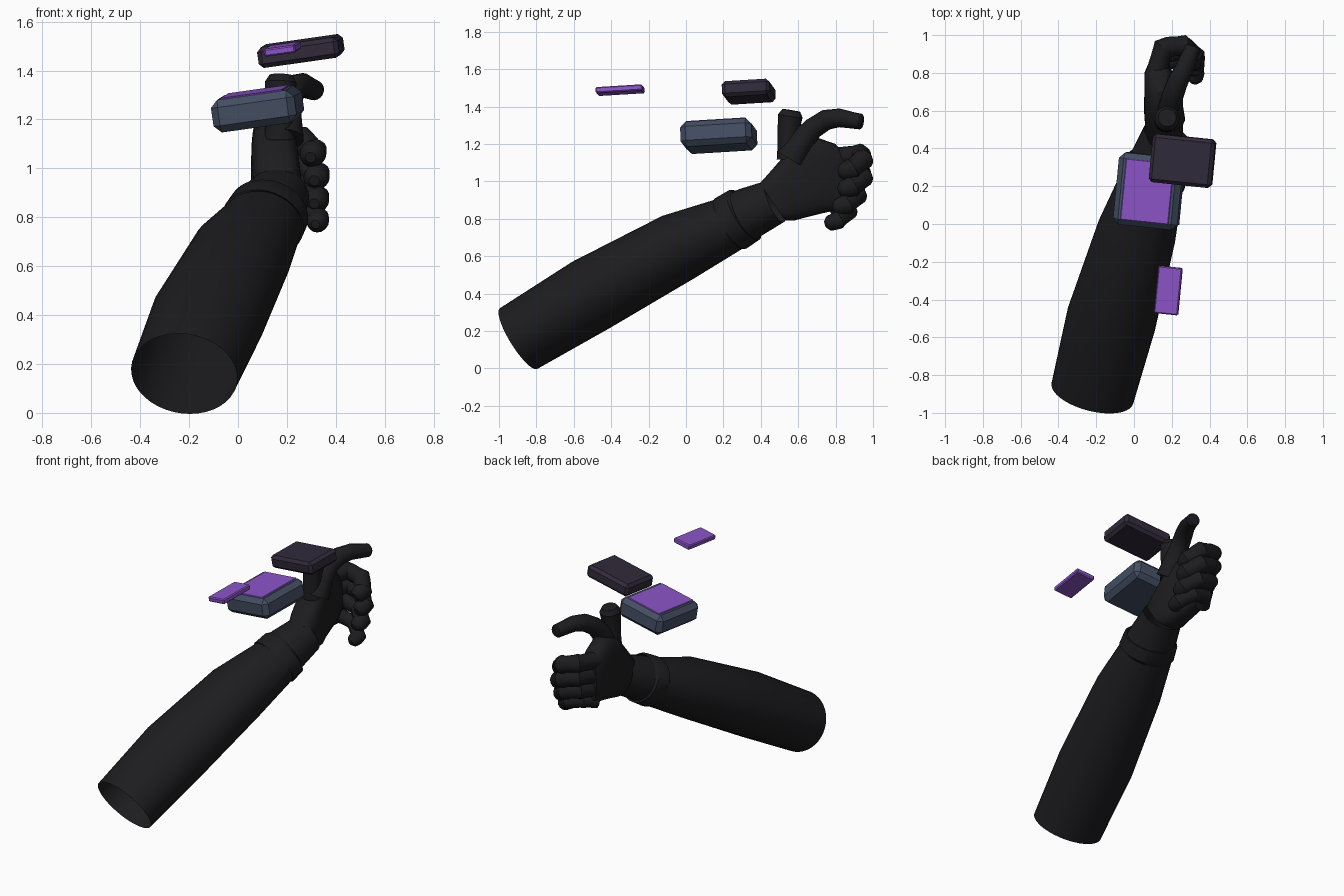
import bpy, bmesh
from math import radians, cos, sin, tau
from mathutils import Vector, Euler

if "Cube" in bpy.data.objects:
    bpy.data.objects.remove(bpy.data.objects["Cube"])


def material(name, rgb):
    m = bpy.data.materials.new(name)
    m.diffuse_color = (*rgb, 1)
    m.use_nodes = True
    m.node_tree.nodes["Principled BSDF"].inputs["Base Color"].default_value = m.diffuse_color
    return m


BLACK = material("black_fabric", (0.012, 0.012, 0.014))
SLATE = material("slate", (0.058, 0.078, 0.125))
DARK = material("dark_plum", (0.03, 0.023, 0.042))
PURPLE = material("purple", (0.26, 0.09, 0.58))


def finish(name, bm, mat, smooth=True):
    bmesh.ops.recalc_face_normals(bm, faces=bm.faces)
    me = bpy.data.meshes.new(name)
    bm.to_mesh(me)
    bm.free()
    ob = bpy.data.objects.new(name, me)
    bpy.context.collection.objects.link(ob)
    me.materials.append(mat)
    if smooth:
        bpy.ops.object.select_all(action='DESELECT')
        ob.select_set(True)
        bpy.context.view_layer.objects.active = ob
        bpy.ops.object.shade_smooth_by_angle(angle=radians(35))
    return ob


def skin(name, rings, caps):
    bm = bmesh.new()
    rows = [[bm.verts.new(p) for p in r] for r in rings]
    n = len(rows[0])
    for a, b in zip(rows, rows[1:]):
        for i in range(n):
            j = (i + 1) % n
            bm.faces.new((a[i], a[j], b[j], b[i]))
    if caps:
        bm.faces.new(rows[0])
        bm.faces.new(rows[-1])
    return finish(name, bm, BLACK)


def tube(name, pts, radii, sides=32, caps=False, ref=(0, 0, 1)):
    """Loft of ellipses (side radius, up radius) along a path."""
    pts = [Vector(p) for p in pts]
    rings = []
    for k, (p, r) in enumerate(zip(pts, radii)):
        t = (pts[min(k + 1, len(pts) - 1)] - pts[max(k - 1, 0)]).normalized()
        s = t.cross(Vector(ref)).normalized()
        u = s.cross(t)
        rx, ry = r if isinstance(r, tuple) else (r, r)
        rings.append([p + s * rx * cos(tau * i / sides) + u * ry * sin(tau * i / sides)
                      for i in range(sides)])
    return skin(name, rings, caps)


# Sleeve, cuff band and wrist (open tubes)
tube("forearm_sleeve",
     [(-0.22, -0.895, 0.16), (-0.12, -0.505, 0.395), (0.015, -0.04, 0.65), (0.1, 0.24, 0.775)],
     [(0.223, 0.19), (0.238, 0.203), (0.21, 0.187), (0.168, 0.148)], 40)
tube("wrist_cuff",
     [(0.098, 0.232, 0.772), (0.1, 0.24, 0.776), (0.125, 0.31, 0.82), (0.128, 0.318, 0.824)],
     [(0.165, 0.147), (0.176, 0.158), (0.17, 0.155), (0.158, 0.142)], 40)
tube("wrist",
     [(0.115, 0.29, 0.805), (0.13, 0.345, 0.835), (0.17, 0.475, 0.893)],
     [(0.155, 0.143), (0.148, 0.138), (0.125, 0.12)], 40)

# Palm: rounded-box sections given by lower and upper (y, z), x centre, half width
sections = [((0.53, 0.79), (0.395, 0.99), 0.165, 0.09), ((0.575, 0.79), (0.44, 1.04), 0.16, 0.1),
            ((0.63, 0.805), (0.57, 1.19), 0.15, 0.097), ((0.73, 0.83), (0.70, 1.235), 0.14, 0.085),
            ((0.80, 0.845), (0.80, 1.20), 0.13, 0.075), ((0.845, 0.87), (0.85, 1.14), 0.13, 0.055)]
rings = []
for (ly, lz), (hy, hz), xc, hx in sections:
    ring = []
    for i in range(28):
        c, s = cos(tau * i / 28), sin(tau * i / 28)
        c = abs(c) ** 0.65 * (1 if c > 0 else -1)
        f = (1 + abs(s) ** 0.65 * (1 if s > 0 else -1)) / 2
        ring.append((xc + hx * c, ly + (hy - ly) * f, lz + (hz - lz) * f))
    rings.append(ring)
skin("palm", rings, True)


# Curled fingers: knuckle, middle joint, end joint, tip; joints bulge slightly
def digit(name, pts, r, ref=(0, 0, 1)):
    pts = [Vector(p) for p in pts]
    path, rad = [pts[0]], [r]
    for k, (a, b) in enumerate(zip(pts, pts[1:])):
        last = k == len(pts) - 2
        path += [a.lerp(b, 0.25), a.lerp(b, 0.75)]
        rad += [r * 0.98, r * 0.93]
        if last:
            path += [b, b + (b - a).normalized() * r * 0.35]
            rad += [r * 0.82, r * 0.4]
        else:
            path.append(a.lerp(b, 0.96))
            rad.append(r * 1.06)
    tube(name, path, rad, 16, True, ref)


fingers = [("index_finger", 1.135, 0.945, 0.31, 0.055), ("middle_finger", 1.04, 0.945, 0.325, 0.054),
           ("ring_finger", 0.945, 0.915, 0.325, 0.052), ("little_finger", 0.86, 0.87, 0.33, 0.046)]
for name, z, y, x, r in fingers:
    digit(name, [(0.115, 0.79, z - 0.01), (0.155, y - 0.01, z + 0.01), (0.26, y, z - 0.02),
                 (x, y - 0.06, z - 0.07), (x - 0.01, y - 0.11, z - 0.085)], r)

# Thumb and its base joint
tube("thumb",
     [(0.19, 0.56, 1.12), (0.195, 0.62, 1.22), (0.205, 0.68, 1.285), (0.23, 0.75, 1.33),
      (0.265, 0.82, 1.34), (0.295, 0.89, 1.327), (0.312, 0.935, 1.32), (0.314, 0.943, 1.319)],
     [0.08, 0.065, 0.057, 0.055, 0.05, 0.044, 0.042, 0.033], 18, True, (1, 0, 0))
tube("thumb_base",
     [(0.17, 0.55, 1.12), (0.17, 0.545, 1.2), (0.172, 0.55, 1.29), (0.175, 0.558, 1.35), (0.176, 0.563, 1.38)],
     [0.065, 0.055, 0.06, 0.066, 0.048], 18, True, (1, 0, 0))


# Floating tilted plates with chamfered edges
TILT = Euler((radians(3.5), radians(-8), radians(-6)))


def plate(name, centre, size, chamfer, mat):
    bm = bmesh.new()
    bmesh.ops.create_cube(bm, size=1)
    bmesh.ops.scale(bm, vec=size, verts=bm.verts)
    bmesh.ops.bevel(bm, geom=bm.edges[:], offset=chamfer, segments=1, affect='EDGES')
    ob = finish(name, bm, mat, smooth=False)
    ob.location = centre
    ob.rotation_euler = TILT


main = Vector((0.08, 0.175, 1.243))
plate("main_plate", main, (0.345, 0.383, 0.135), 0.03, SLATE)
lift = Vector((0, 0, 0.067))
lift.rotate(TILT)
plate("main_plate_screen", main + lift, (0.257, 0.325, 0.012), 0.003, PURPLE)
plate("upper_plate", (0.257, 0.335, 1.48), (0.335, 0.257, 0.085), 0.018, DARK)
plate("small_panel", (0.182, -0.352, 1.488), (0.128, 0.252, 0.032), 0.006, PURPLE)
